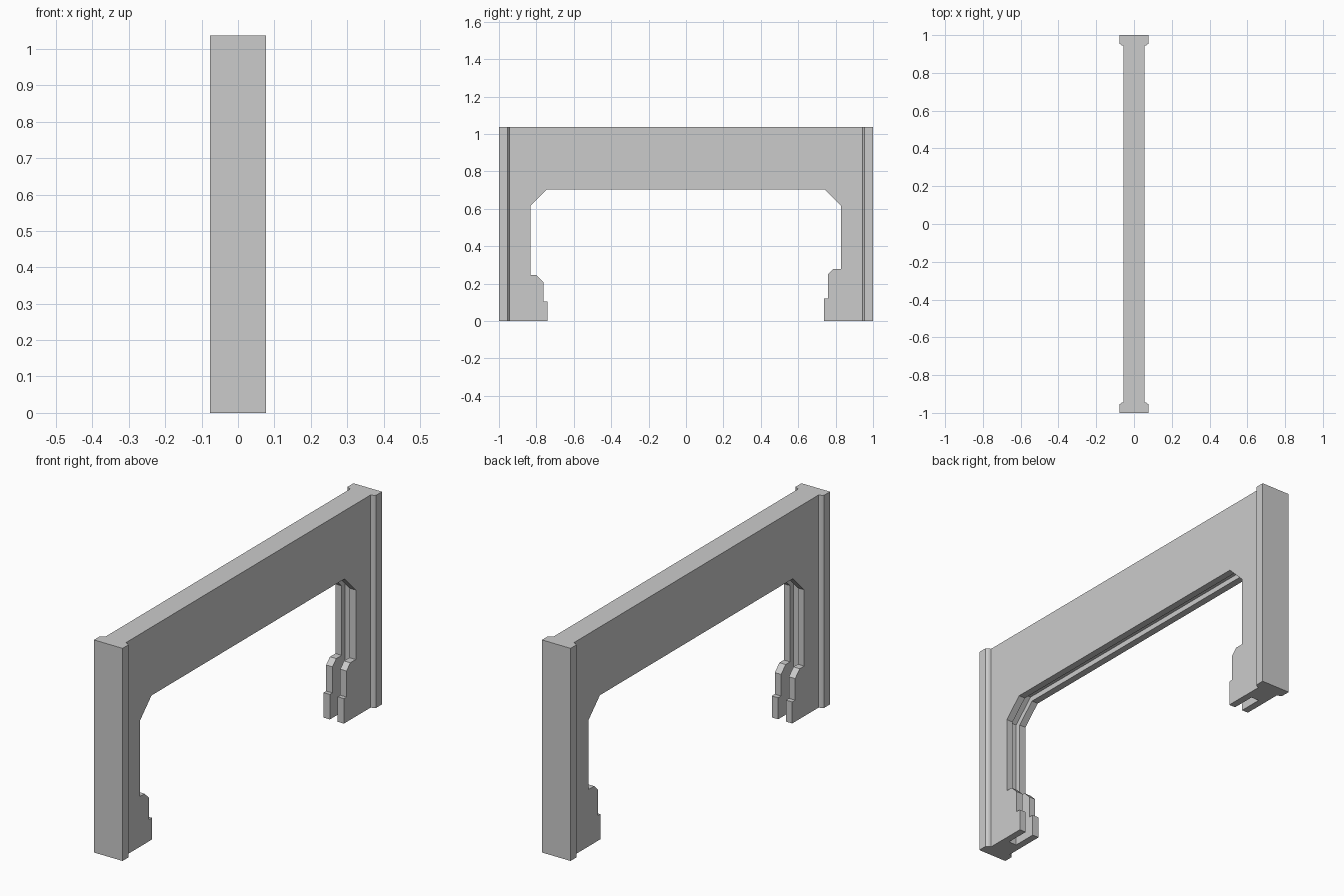
import bpy, bmesh
from mathutils import Vector

if "Cube" in bpy.data.objects:
    bpy.data.objects.remove(bpy.data.objects["Cube"])


def prism(name, points, direction):
    """Extrude a closed 3D outline along a direction."""
    bm = bmesh.new()
    face = bm.faces.new([bm.verts.new(p) for p in points])
    ext = bmesh.ops.extrude_face_region(bm, geom=[face])
    moved = [g for g in ext["geom"] if isinstance(g, bmesh.types.BMVert)]
    bmesh.ops.translate(bm, verts=moved, vec=Vector(direction))
    bmesh.ops.recalc_face_normals(bm, faces=bm.faces)
    mesh = bpy.data.meshes.new(name)
    bm.to_mesh(mesh)
    bm.free()
    obj = bpy.data.objects.new(name, mesh)
    bpy.context.collection.objects.link(obj)
    return obj


H = 1.037        # overall height
WEB = 0.055      # half thickness of the web
FLANGE = 0.077   # half thickness of the end flanges
NECK = 0.943     # where web meets flange
SLOT = 0.021     # half width of the inner groove

# portal frame with stepped feet
outline = [(-NECK, 0), (-0.74, 0), (-0.74, 0.105), (-0.763, 0.105),
           (-0.763, 0.21), (-0.798, 0.245), (-0.832, 0.245), (-0.832, 0.617),
           (-0.745, 0.704), (0.742, 0.704), (0.829, 0.617), (0.829, 0.278),
           (0.787, 0.278), (0.758, 0.249), (0.758, 0.122), (0.738, 0.122),
           (0.738, 0), (NECK, 0), (NECK, H), (-NECK, H)]
frame = prism("portal_frame", [(-WEB, y, z) for y, z in outline], (2 * WEB, 0, 0))

# groove running around the inside of the opening
core = [(-0.857, -0.1), (-0.857, 0.628), (-0.755, 0.729),
        (0.752, 0.729), (0.854, 0.628), (0.854, -0.1)]
cutter = prism("groove_cutter", [(-SLOT, y, z) for y, z in core], (2 * SLOT, 0, 0))
cutter.hide_render = True
cutter.hide_set(True)
groove = frame.modifiers.new("groove", "BOOLEAN")
groove.operation = "DIFFERENCE"
groove.solver = "EXACT"
groove.object = cutter

# thickened end flanges with chamfered shoulders
for side, label in ((-1, "front"), (1, "back")):
    section = [(-WEB, NECK), (-FLANGE + 0.01, NECK + 0.004), (-FLANGE, 0.955),
               (-FLANGE, 1), (FLANGE, 1), (FLANGE, 0.955),
               (FLANGE - 0.01, NECK + 0.004), (WEB, NECK)]
    prism(f"{label}_flange", [(x, side * y, 0) for x, y in section], (0, 0, H))
